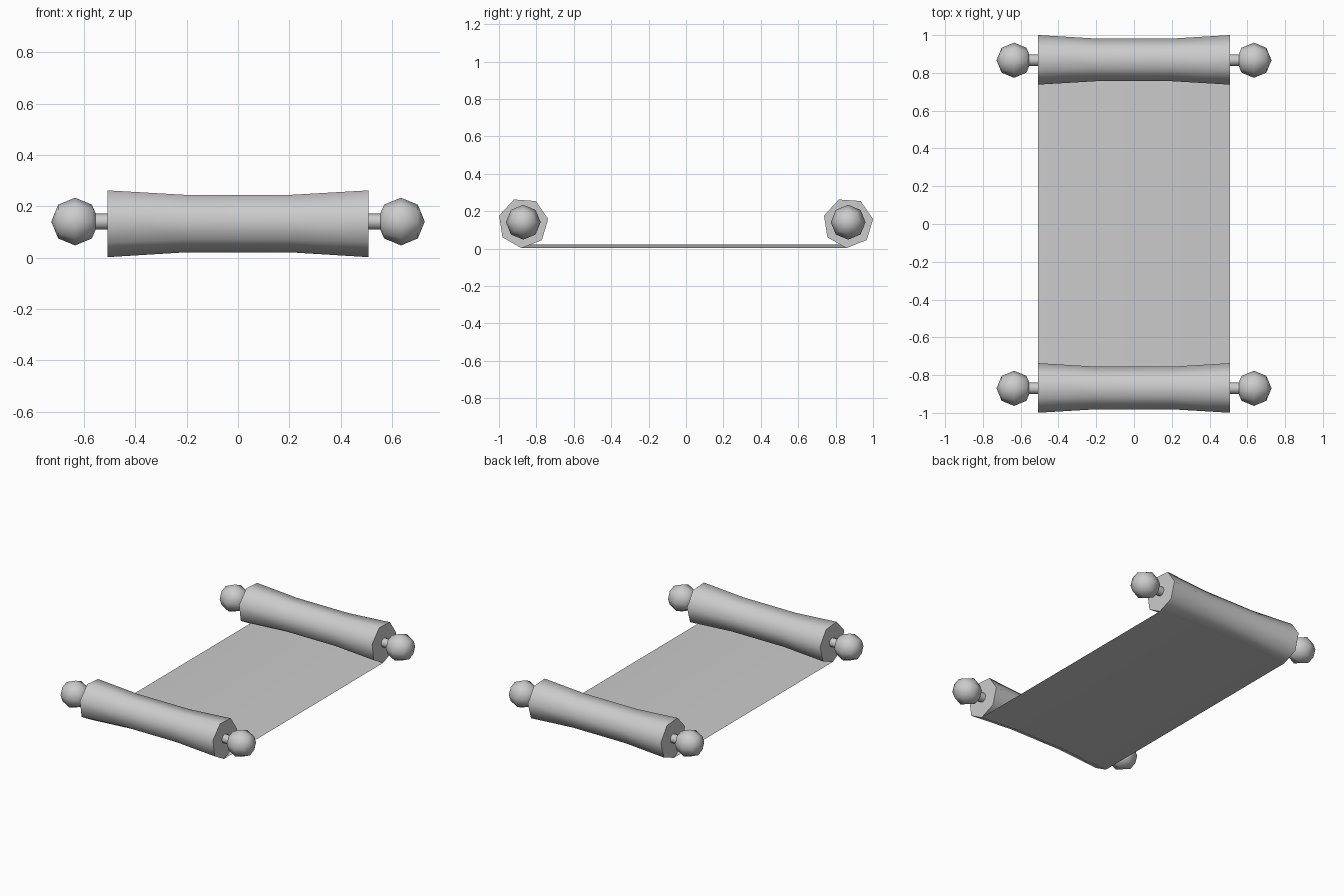
import bpy, bmesh
from math import radians, sin, cos, tau

cube = bpy.data.objects.get("Cube")
if cube:
    bpy.data.objects.remove(cube, do_unlink=True)

GREY = bpy.data.materials.new("plain_grey")
GREY.use_nodes = True
colour = (0.6, 0.6, 0.6, 1)
GREY.diffuse_color = colour
GREY.node_tree.nodes["Principled BSDF"].inputs["Base Color"].default_value = colour

AXIS_Z = 0.137
ROLL_Y = {"front": -0.87, "back": 0.867}
ROLL_PROFILE = [(-0.508, 0.135), (-0.2, 0.116), (0.2, 0.116), (0.508, 0.135)]
ROLL_SIDES = 7
BOTTOM = radians(-94)      # the roll corner that the sheet hangs from


def finish(name, bm):
    """Turn a bmesh into a smooth object with sharp end edges."""
    bmesh.ops.remove_doubles(bm, verts=bm.verts, dist=0.0001)
    mesh = bpy.data.meshes.new(name)
    bm.to_mesh(mesh)
    bm.free()
    mesh.materials.append(GREY)
    obj = bpy.data.objects.new(name, mesh)
    bpy.context.collection.objects.link(obj)
    bpy.ops.object.select_all(action="DESELECT")
    obj.select_set(True)
    bpy.context.view_layer.objects.active = obj
    bpy.ops.object.shade_smooth_by_angle(angle=radians(60))
    return obj


def lathe(name, profile, sides, y, z, start=0.0):
    """Spin (x, radius) points around a line parallel to the x axis."""
    bm = bmesh.new()
    rings = []
    for x, r in profile:
        angles = [start + tau * i / sides for i in range(sides)]
        rings.append([bm.verts.new((x, y + r * cos(a), z + r * sin(a))) for a in angles])
    for a, b in zip(rings, rings[1:]):
        for i in range(sides):
            j = (i + 1) % sides
            bm.faces.new((a[i], a[j], b[j], b[i]))
    for ring, (x, r) in ((rings[0], profile[0]), (rings[-1], profile[-1])):
        if r > 0:
            bm.faces.new(ring)
    bmesh.ops.remove_doubles(bm, verts=bm.verts, dist=0.0001)
    bmesh.ops.recalc_face_normals(bm, faces=bm.faces)
    return finish(name, bm)


# Rolled ends with their rods and round knobs
for end, y in ROLL_Y.items():
    lathe(end + "_roll", ROLL_PROFILE, ROLL_SIDES, y, AXIS_Z, BOTTOM)
    for side, s in (("left", 1), ("right", -1)):
        lathe(f"{end}_{side}_rod", [(s * 0.49, 0.031), (s * 0.58, 0.031)], 8, y, AXIS_Z + 0.004)
        knob = [(s * 0.635 - 0.093 * cos(tau * k / 8), 0.093 * sin(tau * k / 8)) for k in range(5)]
        lathe(f"{end}_{side}_knob", knob, 8, y, AXIS_Z + 0.004)

# Thin sheet between the bottom corners of the two rolls
bm = bmesh.new()
rows = [[bm.verts.new((x, y + r * cos(BOTTOM), AXIS_Z + r * sin(BOTTOM)))
         for x, r in ROLL_PROFILE] for y in ROLL_Y.values()]
for i in range(len(ROLL_PROFILE) - 1):
    bm.faces.new((rows[0][i], rows[0][i + 1], rows[1][i + 1], rows[1][i]))
finish("sheet", bm)
